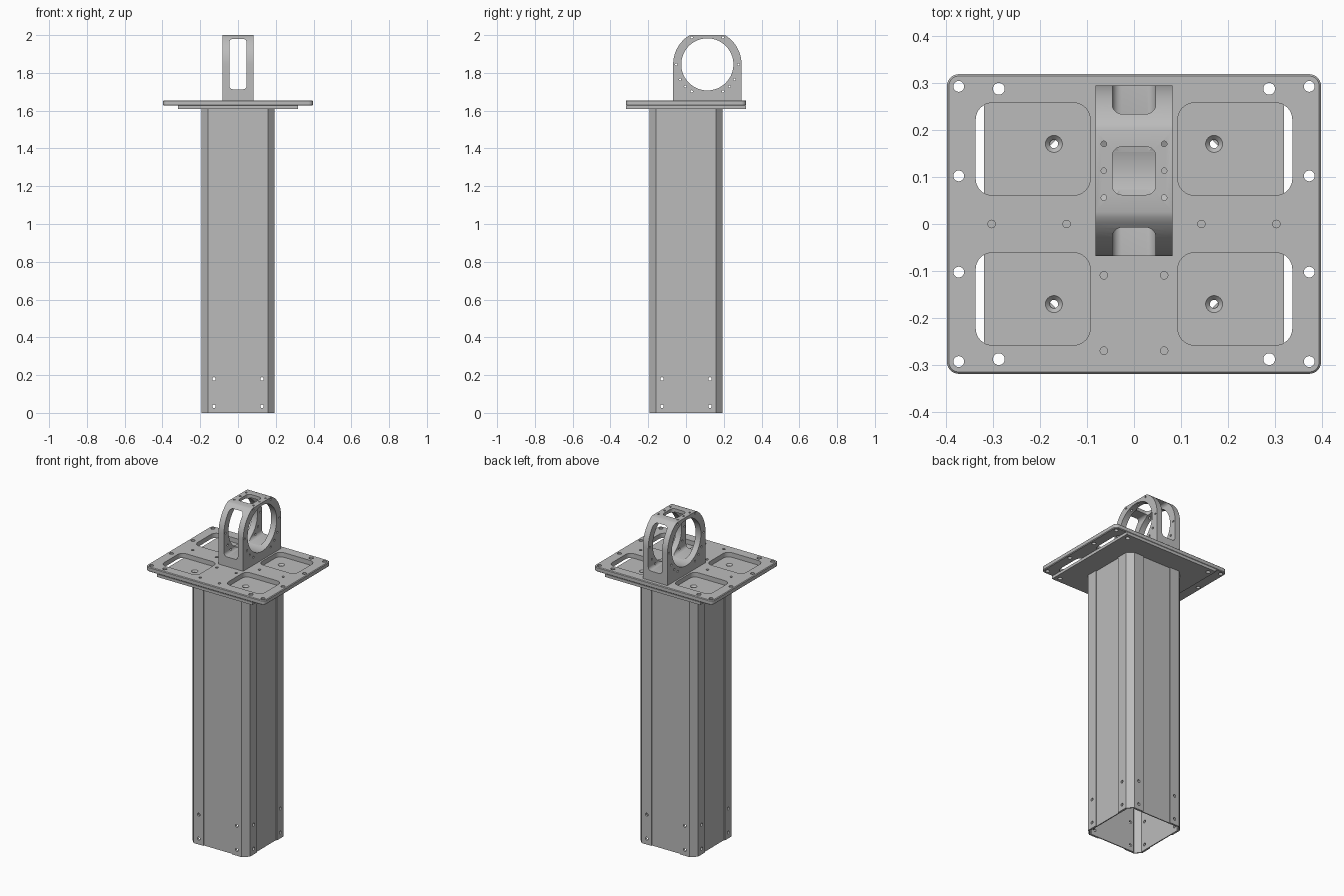
import bpy
import bmesh
import math

cube = bpy.data.objects.get("Cube")
if cube:
    bpy.data.objects.remove(cube, do_unlink=True)

GREY = (0.5, 0.5, 0.5, 1)
metal = bpy.data.materials.new("plain grey metal")
metal.use_nodes = True
metal.diffuse_color = GREY
metal.node_tree.nodes["Principled BSDF"].inputs["Base Color"].default_value = GREY

SIGNS = [(sx, sy) for sx in (-1, 1) for sy in (-1, 1)]
PLACE = {"X": lambda a, b, h: (h, a, b),
         "Y": lambda a, b, h: (a, h, b),
         "Z": lambda a, b, h: (a, b, h)}


def circle(cx, cy, r, n=24):
    return [(cx + r * math.cos(math.tau * i / n), cy + r * math.sin(math.tau * i / n))
            for i in range(n)]


def rounded(x0, x1, y0, y1, r, n=8):
    """Rectangle outline with rounded corners."""
    pts = []
    for k, (cx, cy) in enumerate([(x1 - r, y1 - r), (x0 + r, y1 - r),
                                  (x0 + r, y0 + r), (x1 - r, y0 + r)]):
        for i in range(n + 1):
            a = math.pi / 2 * (k + i / n)
            pts.append((cx + r * math.cos(a), cy + r * math.sin(a)))
    return pts


def box(x0, x1, y0, y1):
    return [(x0, y0), (x1, y0), (x1, y1), (x0, y1)]


def prism(name, outlines, lo, hi, axis="Z", tops=None):
    """Extrude closed outlines along an axis, optionally lofting to other top outlines."""
    bm = bmesh.new()
    put = PLACE[axis]
    for low, high in zip(outlines, tops or outlines):
        a = [bm.verts.new(put(u, v, lo)) for u, v in low]
        b = [bm.verts.new(put(u, v, hi)) for u, v in high]
        bm.faces.new(a)
        bm.faces.new(b)
        for i in range(len(a)):
            j = (i + 1) % len(a)
            bm.faces.new((a[i], a[j], b[j], b[i]))
    bmesh.ops.recalc_face_normals(bm, faces=bm.faces)
    mesh = bpy.data.meshes.new(name)
    bm.to_mesh(mesh)
    bm.free()
    mesh.materials.append(metal)
    obj = bpy.data.objects.new(name, mesh)
    bpy.context.collection.objects.link(obj)
    return obj


def activate(obj):
    bpy.ops.object.select_all(action="DESELECT")
    obj.select_set(True)
    bpy.context.view_layer.objects.active = obj


def cut(obj, outlines, lo, hi, axis="Z", tops=None):
    """Subtract prisms from a part, then discard the cutter."""
    cutter = prism("cutter", outlines, lo, hi, axis, tops)
    cutter.hide_render = True
    mod = obj.modifiers.new("cut", "BOOLEAN")
    mod.operation = "DIFFERENCE"
    mod.solver = "EXACT"
    mod.object = cutter
    activate(obj)
    bpy.ops.object.modifier_apply(modifier=mod.name)
    bpy.data.objects.remove(cutter, do_unlink=True)


def smooth(obj):
    activate(obj)
    bpy.ops.object.shade_smooth_by_angle(angle=math.radians(25))


# Heights of the stacked parts
TUBE_TOP, LOWER_TOP, UPPER_TOP = 1.61, 1.627, 1.655

# Hollow column: four flat panels wrapped by four chamfered corner angles
OUT, MID, INN = 0.193, 0.187, 0.181
bolt_holes = [circle(s * 0.127, z, 0.009, 16) for s in (-1, 1) for z in (0.035, 0.18)]
panels = [
    ("front_panel", box(-0.15, 0.15, -MID, -INN)),
    ("back_panel", box(-0.15, 0.15, INN, MID)),
    ("left_panel", box(INN, MID, -0.15, 0.15)),
    ("right_panel", box(-MID, -INN, -0.15, 0.15)),
]
column = [prism(name, [pts], 0, TUBE_TOP) for name, pts in panels]
half = [(0.095, MID), (0.095, OUT), (0.16, OUT)]
inner = (0.1575, MID)
angle = half + [(y, x) for x, y in reversed(half)] + [inner[::-1], inner]
for sx, sy in SIGNS:
    name = ("back" if sy > 0 else "front") + ("_left" if sx > 0 else "_right") + "_corner_angle"
    column.append(prism(name, [[(sx * x, sy * y) for x, y in angle]], 0, TUBE_TOP))
for part in column:
    for axis in "XY":
        cut(part, bolt_holes, -0.3, 0.3, axis)

# Lower plate with countersunk screw holes
lower = prism("lower_plate", [box(-0.318, 0.318, -0.318, 0.318)], TUBE_TOP, LOWER_TOP)
screws = [(sx * 0.17, sy * 0.17) for sx, sy in SIGNS]
big_holes = [circle(sx * 0.287, sy * 0.287, 0.0125) for sx, sy in SIGNS]
cut(lower, big_holes + [circle(x, y, 0.009) for x, y in screws], 1.5, 1.7)
cut(lower, [circle(x, y, 0.009) for x, y in screws], LOWER_TOP - 0.01, LOWER_TOP + 0.001,
    tops=[circle(x, y, 0.019) for x, y in screws])
smooth(lower)

# Upper plate with eased edges, four windows and rows of holes
upper = prism("upper_plate", [rounded(-0.397, 0.397, -0.318, 0.318, 0.025)], LOWER_TOP, UPPER_TOP)
bevel = upper.modifiers.new("eased_edge", "BEVEL")
bevel.width = 0.004
bevel.segments = 1
bevel.limit_method = "ANGLE"
bevel.angle_limit = math.radians(60)
activate(upper)
bpy.ops.object.modifier_apply(modifier=bevel.name)
openings = list(big_holes)
for sx, sy in SIGNS:
    xs = sorted((sx * 0.093, sx * 0.336))
    ys = sorted((sy * 0.061, sy * 0.257))
    openings.append(rounded(*xs, *ys, 0.035))
    openings += [circle(sx * 0.372, sy * y, 0.0115) for y in (0.102, 0.292)]
for sx in (-1, 1):
    openings += [circle(sx * x, 0, 0.008, 16) for x in (0.143, 0.302)]
    openings += [circle(sx * 0.064, y, 0.008, 16) for y in (-0.109, -0.269)]
cut(upper, openings, 1.5, 1.8)
smooth(upper)

# Arched ring bracket with a flat top
CY, CZ, R = 0.113, 1.845, 0.181
start = math.acos(0.0875 / R)
arc = [start * i / 14 for i in range(15)]
right_side = [(R * math.cos(a), R * math.sin(a)) for a in arc]
right_side[-1] = (0.0875, 2.0 - CZ)
arch = [(CY + R, UPPER_TOP)] + [(CY + u, CZ + v) for u, v in right_side]
arch += [(2 * CY - y, z) for y, z in reversed(arch)]
bracket = prism("ring_bracket", [arch], -0.082, 0.082, "X")
cut(bracket, [circle(CY, CZ, 0.138, 64)], -0.2, 0.2, "X")

# Front-to-back slot and top window
cut(bracket, [rounded(-0.046, 0.046, 1.713, 1.98, 0.02)], -0.3, 0.5, "Y")
cut(bracket, [rounded(-0.046, 0.046, 0.062, 0.164, 0.02)], 1.9, 2.1)

# Screw holes around the ring and along the flat top
ring = [math.radians(d) for d in (0, 60, 120, 180, 209, 225, 240, 300, 315, 331)]
cut(bracket, [circle(CY + 0.165 * math.cos(a), CZ + 0.165 * math.sin(a), 0.006, 12)
              for a in ring], -0.2, 0.2, "X")
cut(bracket, [circle(s * 0.064, CY + d, 0.006, 12)
              for s in (-1, 1) for d in (-0.057, 0, 0.057)], 1.9, 2.1)
smooth(bracket)
